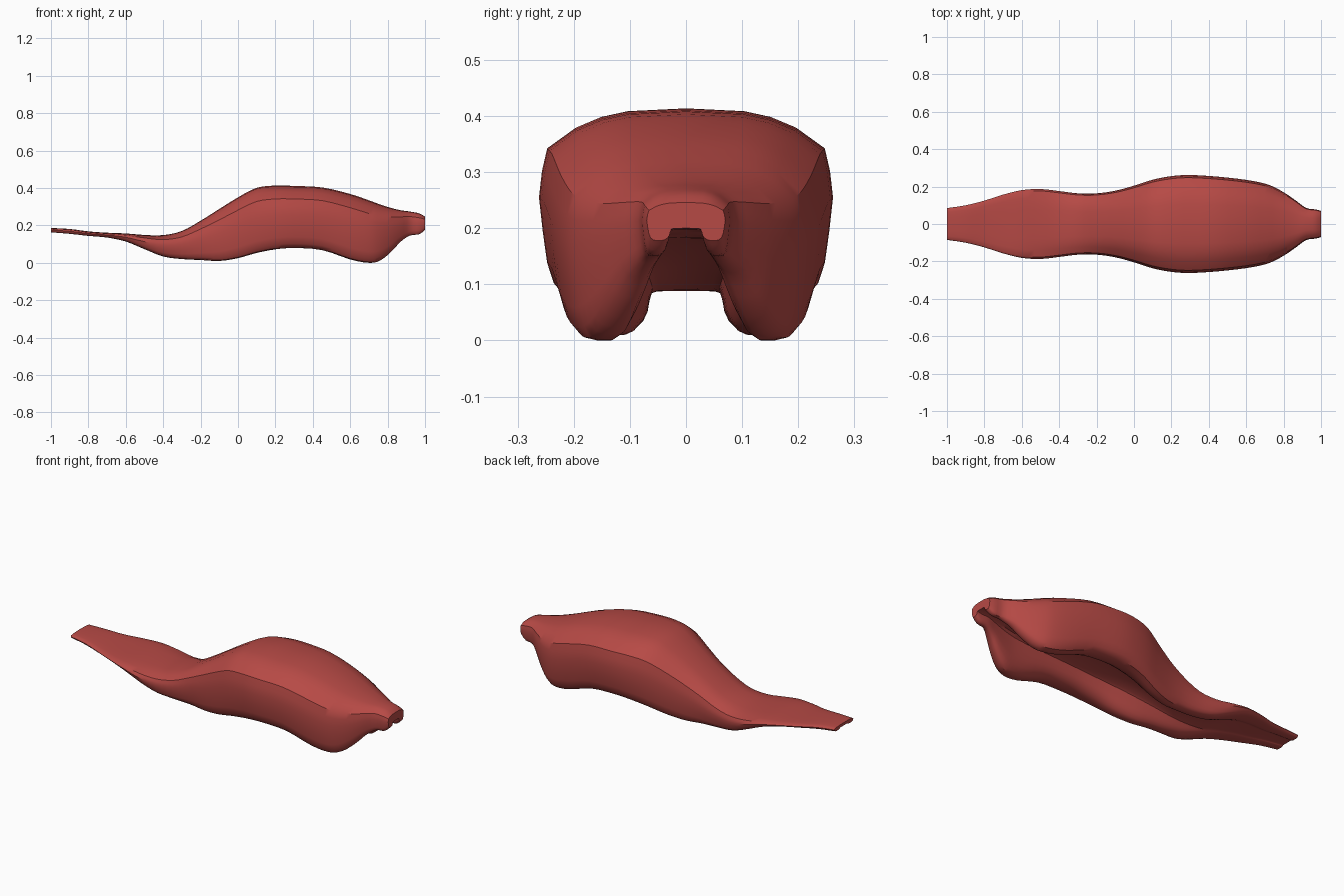
import bpy, bmesh, math

if "Cube" in bpy.data.objects:
    bpy.data.objects.remove(bpy.data.objects["Cube"])

# Stations along the body: x, half width, top z, rim (lowest) z, channel ceiling z
STATIONS = [
    (-1.00, .085, .188, .165, .172), (-.90, .100, .183, .157, .165),
    (-.80, .125, .170, .146, .152), (-.70, .157, .163, .137, .143),
    (-.60, .181, .159, .116, .126), (-.50, .187, .151, .075, .100),
    (-.40, .176, .150, .036, .091), (-.30, .164, .172, .022, .092),
    (-.20, .164, .227, .017, .105), (-.10, .178, .290, .012, .122),
    (.00, .205, .352, .027, .140), (.10, .237, .403, .055, .155),
    (.20, .256, .415, .074, .166), (.30, .262, .413, .081, .174),
    (.45, .253, .405, .070, .180), (.60, .236, .370, .020, .185),
    (.70, .216, .336, .002, .190), (.76, .192, .314, .014, .193),
    (.82, .157, .295, .062, .196), (.87, .122, .283, .115, .198),
    (.92, .086, .276, .148, .200), (.97, .078, .266, .155, .200),
    (1.00, .070, .248, .180, .202),
]
# Half cross-section, as fractions: outer skin (of width, of rim-to-top height)
OUTER = [(0, 1), (.40, .985), (.58, .955), (.75, .90), (.945, .79), (.98, .67),
         (1, .53), (.975, .35), (.945, .18), (.90, .07), (.83, .015)]
# ... and inner channel (of width, of rim-to-ceiling height)
INNER = [(.73, 0), (.63, 0), (.55, .06), (.47, .22), (.42, .45), (.40, .70),
         (.37, .93), (.30, .99), (0, 1)]


def refine(rows, steps=3):
    """Smooth the stations with Catmull-Rom curves."""
    out = []
    for i in range(len(rows) - 1):
        a, b, c, d = (rows[max(i - 1, 0)], rows[i], rows[i + 1],
                      rows[min(i + 2, len(rows) - 1)])
        for s in range(steps):
            t = s / steps
            row = []
            for p, q, r, w in zip(a, b, c, d):
                row.append(.5 * (2 * q + (r - p) * t + (2 * p - 5 * q + 4 * r - w) * t * t
                                 + (3 * q - p - 3 * r + w) * t ** 3))
            out.append(row)
    return out + [list(rows[-1])]


def section(x, w, top, rim, ceil):
    half = [(w * y, rim + f * (top - rim)) for y, f in OUTER]
    half += [(w * y, rim + f * (ceil - rim)) for y, f in INNER]
    ring = half + [(-y, z) for y, z in reversed(half[1:-1])]
    return [(x, y, z) for y, z in ring]


# Body: lofted channel-shaped skin with closed ends
bm = bmesh.new()
rings = [[bm.verts.new(p) for p in section(*row)] for row in refine(STATIONS)]
n = len(rings[0])
for r0, r1 in zip(rings, rings[1:]):
    for i in range(n):
        j = (i + 1) % n
        bm.faces.new((r0[i], r0[j], r1[j], r1[i]))
bm.faces.new(rings[0])
bm.faces.new(rings[-1])
bmesh.ops.recalc_face_normals(bm, faces=bm.faces)

# Stand on the ground
low = min(v.co.z for v in bm.verts)
bmesh.ops.translate(bm, verts=bm.verts, vec=(0, 0, -low))

mesh = bpy.data.meshes.new("body")
bm.to_mesh(mesh)
bm.free()
body = bpy.data.objects.new("body", mesh)
bpy.context.collection.objects.link(body)

red = bpy.data.materials.new("muted red")
red.diffuse_color = (.47, .068, .060, 1)
red.use_nodes = True
red.node_tree.nodes["Principled BSDF"].inputs["Base Color"].default_value = red.diffuse_color
mesh.materials.append(red)

bpy.context.view_layer.objects.active = body
body.select_set(True)
bpy.ops.object.shade_smooth_by_angle(angle=math.radians(35))
